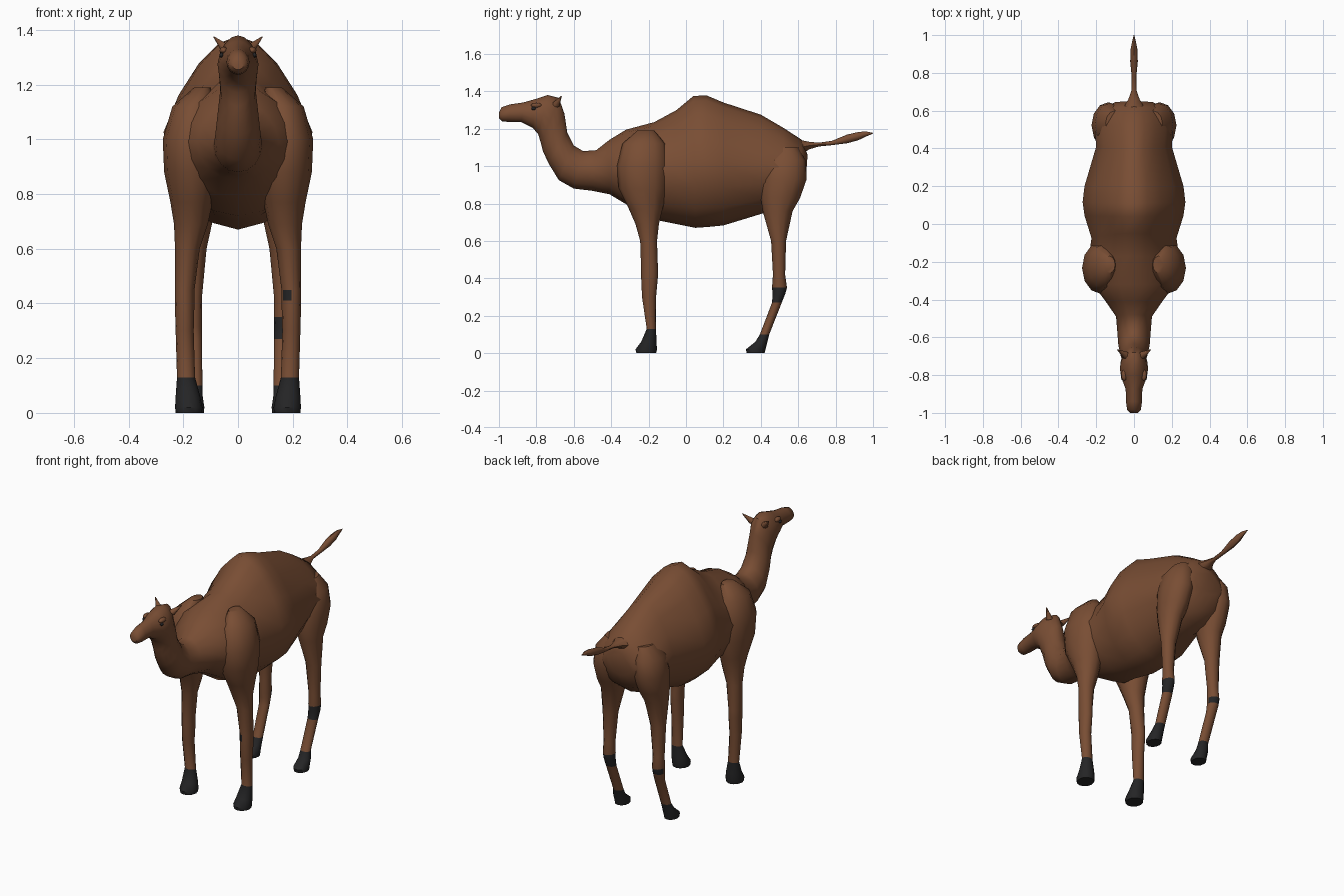
import bpy
import bmesh
from math import cos, sin, pi, radians
from mathutils import Vector

default_cube = bpy.data.objects.get("Cube")
if default_cube:
    bpy.data.objects.remove(default_cube, do_unlink=True)


def make_material(name, colour):
    material = bpy.data.materials.new(name)
    material.use_nodes = True
    material.diffuse_color = colour
    shader = material.node_tree.nodes["Principled BSDF"]
    shader.inputs["Base Color"].default_value = colour
    shader.inputs["Roughness"].default_value = 0.9
    return material


brown_hide = make_material("brown hide", (0.19, 0.075, 0.034, 1))
dark_hoof = make_material("dark hoof", (0.018, 0.018, 0.019, 1))


def finish(name, bm, dark_rule=None, angle=45):
    """Turn a bmesh into a smooth object, darkening the faces the rule picks."""
    bmesh.ops.recalc_face_normals(bm, faces=bm.faces)
    bm.normal_update()
    for face in bm.faces:
        if dark_rule and dark_rule(face.calc_center_median(), face.normal):
            face.material_index = 1
    mesh = bpy.data.meshes.new(name)
    bm.to_mesh(mesh)
    bm.free()
    mesh.materials.append(brown_hide)
    mesh.materials.append(dark_hoof)
    obj = bpy.data.objects.new(name, mesh)
    bpy.context.collection.objects.link(obj)
    bpy.ops.object.select_all(action="DESELECT")
    obj.select_set(True)
    bpy.context.view_layer.objects.active = obj
    bpy.ops.object.shade_smooth_by_angle(angle=radians(angle))
    return obj


def loft(name, sections, sides=12, dark_rule=None, pinch=lambda y: 0):
    """Skin rings; each is (upper point, lower point, centre x, half width)."""
    bm = bmesh.new()
    rings = []
    for upper, lower, centre_x, width in sections:
        upper = Vector((centre_x, *upper))
        lower = Vector((centre_x, *lower))
        middle, half = (upper + lower) / 2, (upper - lower) / 2
        ring = []
        for i in range(sides):
            turn = 2 * pi * i / sides
            narrowing = 1 - pinch(middle.y) * max(0, cos(turn))
            across = Vector((width * sin(turn) * narrowing, 0, 0))
            ring.append(bm.verts.new(middle + half * cos(turn) + across))
        rings.append(ring)
    for first, second in zip(rings, rings[1:]):
        for i in range(sides):
            j = (i + 1) % sides
            bm.faces.new((first[i], first[j], second[j], second[i]))
    bm.faces.new(rings[0])
    bm.faces.new(rings[-1])
    return finish(name, bm, dark_rule)


# Head, neck and torso: upper y, upper z, lower y, lower z, half width
spine = [
    (-1.0, 1.285, -1.0, 1.255, .02),
    (-.985, 1.315, -.985, 1.24, .036),
    (-.94, 1.33, -.95, 1.236, .042),
    (-.87, 1.34, -.88, 1.235, .044),
    (-.8, 1.36, -.82, 1.205, .068),
    (-.74, 1.38, -.79, 1.17, .075),
    (-.68, 1.365, -.775, 1.12, .07),
    (-.65, 1.28, -.765, 1.08, .065),
    (-.635, 1.18, -.735, 1.015, .074),
    (-.6, 1.11, -.68, .925, .083),
    (-.55, 1.08, -.6, .88, .088),
    (-.48, 1.085, -.5, .868, .095),
    (-.41, 1.14, -.41, .85, .15),
    (-.32, 1.195, -.31, .79, .22),
    (-.17, 1.235, -.2, .72, .24),
    (-.05, 1.3, -.1, .7, .225),
    (.04, 1.375, .05, .67, .262),
    (.11, 1.378, .12, .675, .272),
    (.2, 1.34, .2, .683, .262),
    (.4, 1.275, .42, .75, .2),
    (.52, 1.205, .53, .775, .21),
    (.62, 1.14, .6, .83, .175),
    (.65, 1.06, .64, .92, .1),
]
loft("body_neck_and_head",
     [((yu, zu), (yl, zl), 0, w) for yu, zu, yl, zl, w in spine],
     sides=16, pinch=lambda y: .35 if y > -.25 else .12)

# Legs: height, front y, back y, centre x, half width
front_leg = [
    (1.19, -.26, -.17, .13, .03),
    (1.12, -.34, -.11, .16, .08),
    (1.0, -.37, -.095, .175, .1),
    (.88, -.36, -.1, .17, .1),
    (.77, -.305, -.125, .17, .077),
    (.69, -.27, -.145, .172, .062),
    (.6, -.245, -.155, .185, .045),
    (.45, -.24, -.15, .195, .036),
    (.41, -.24, -.15, .195, .036),
    (.3, -.235, -.16, .195, .033),
    (.13, -.21, -.16, .19, .033),
    (.06, -.24, -.158, .183, .045),
    (.02, -.27, -.155, .18, .05),
    (0, -.265, -.16, .18, .048),
]
hind_leg = [
    (1.1, .47, .6, .1, .05),
    (1.03, .42, .64, .125, .082),
    (.93, .4, .645, .135, .09),
    (.83, .4, .61, .14, .08),
    (.76, .41, .57, .145, .065),
    (.6, .455, .535, .16, .045),
    (.42, .465, .53, .165, .033),
    (.35, .46, .54, .165, .034),
    (.315, .463, .53, .165, .033),
    (.27, .46, .512, .163, .031),
    (.1, .395, .445, .16, .03),
    (.06, .37, .435, .165, .036),
    (.02, .32, .425, .165, .042),
    (0, .325, .42, .165, .04),
]


def front_dark(side):
    def rule(centre, normal):
        knee = .41 < centre.z < .45 and side > 0 and normal.y < -.4
        return centre.z < .13 or (knee and centre.x < .195)
    return rule


def hind_dark(side):
    def rule(centre, normal):
        if side > 0:
            hock = .27 < centre.z < .35
        else:
            hock = .315 < centre.z < .35 and normal.y > 0
        return centre.z < .1 or hock
    return rule


for side, label in ((1, "left"), (-1, "right")):
    for part, table, dark in (("front_leg", front_leg, front_dark),
                              ("hind_leg", hind_leg, hind_dark)):
        loft(f"{label}_{part}",
             [((yf, z), (yb, z), side * x, w) for z, yf, yb, x, w in table],
             dark_rule=dark(side))

    # Pointed ear leaning out and back
    bm = bmesh.new()
    bmesh.ops.create_cone(bm, cap_ends=True, segments=8, radius1=.02,
                          radius2=.002, depth=.07)
    ear = finish(f"{label}_ear", bm)
    ear.location = (side * .066, -.68, 1.352)
    ear.rotation_euler = Vector((side * .7, .45, .7)).to_track_quat("Z", "Y").to_euler()

    # Brow with a small eye under it
    for part, place, size, rule in (
            ("brow", (.052, -.8, 1.325), (.016, .03, .014), None),
            ("eye", (.06, -.815, 1.308), (.008, .013, .009), lambda c, n: True)):
        bm = bmesh.new()
        bmesh.ops.create_icosphere(bm, subdivisions=2, radius=1)
        bump = finish(f"{label}_{part}", bm, rule)
        bump.location = (side * place[0], place[1], place[2])
        bump.scale = size

# Tail: y, upper z, lower z, half width
tail = [
    (.61, 1.14, 1.06, .06),
    (.66, 1.13, 1.09, .03),
    (.71, 1.125, 1.105, .012),
    (.78, 1.135, 1.112, .012),
    (.86, 1.168, 1.122, .02),
    (.92, 1.182, 1.138, .019),
    (.96, 1.186, 1.157, .011),
    (1.0, 1.178, 1.174, .002),
]
loft("tail", [((y, zu), (y, zl), 0, w) for y, zu, zl, w in tail], sides=8)
